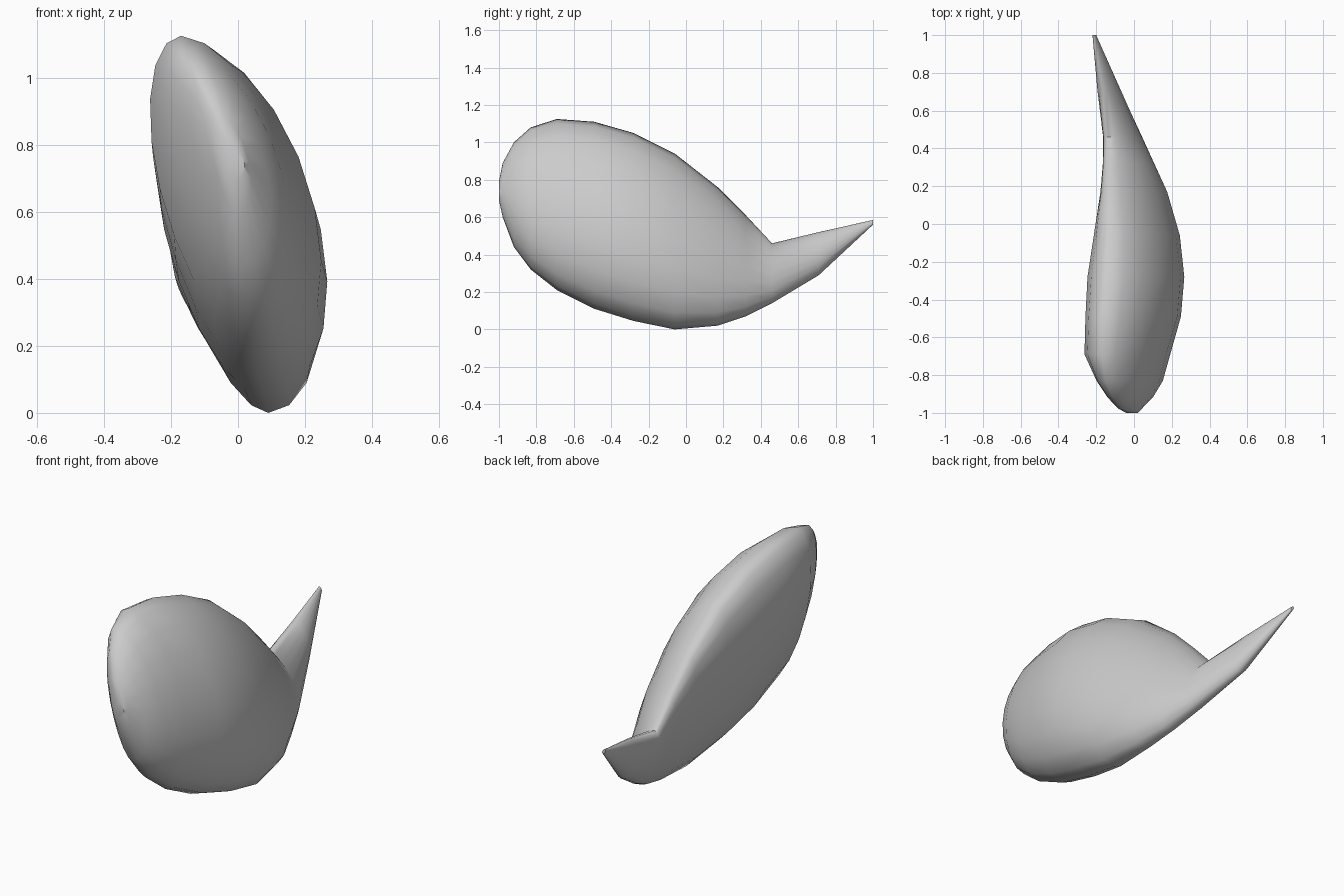
import bpy, bmesh
from math import sin, cos, pi, sqrt, copysign, radians

if "Cube" in bpy.data.objects:
    bpy.data.objects.remove(bpy.data.objects["Cube"])

# Cross-sections along y: y, z_bottom, z_top, x_bottom, x_top, x_min, x_max
SECTIONS = [
    (-1.00, 0.69, 0.79, -0.01, -0.02, -0.04, 0.02),
    (-0.98, 0.60, 0.89, 0.00, -0.06, -0.08, 0.04),
    (-0.92, 0.44, 1.00, 0.01, -0.11, -0.14, 0.10),
    (-0.83, 0.32, 1.08, 0.03, -0.15, -0.20, 0.155),
    (-0.69, 0.21, 1.125, 0.05, -0.17, -0.265, 0.195),
    (-0.49, 0.11, 1.11, 0.06, -0.16, -0.26, 0.25),
    (-0.28, 0.045, 1.05, 0.08, -0.14, -0.25, 0.268),
    (-0.06, 0.00, 0.94, 0.09, -0.13, -0.215, 0.245),
    (0.17, 0.02, 0.76, 0.07, -0.13, -0.18, 0.18),
    (0.32, 0.07, 0.61, 0.03, -0.13, -0.167, 0.11),
    (0.46, 0.14, 0.46, -0.01, -0.135, -0.165, 0.045),
    (0.71, 0.29, 0.52, -0.11, -0.165, -0.195, -0.07),
    (1.00, 0.56, 0.585, -0.205, -0.215, -0.22, -0.20),
]
SIDES = 20


def ring(bm, y, zb, zt, xb, xt, x_min, x_max):
    """Leaning oval with a different bulge on each flank."""
    mx, mz = (xb + xt) / 2, (zb + zt) / 2
    ax, az = (xt - xb) / 2, (zt - zb) / 2
    right = sqrt(max((x_max - mx) ** 2 - ax ** 2, 1e-5))
    left = sqrt(max((mx - x_min) ** 2 - ax ** 2, 1e-5))
    verts = []
    for i in range(SIDES):
        a = 2 * pi * i / SIDES
        s = copysign(abs(sin(a)) ** 1.08, sin(a))
        w = right if s > 0 else left
        verts.append(bm.verts.new((mx + ax * cos(a) + w * s, y, mz + az * cos(a))))
    return verts


# Leaf-shaped body tapering into its tail
bm = bmesh.new()
rings = [ring(bm, *s) for s in SECTIONS]
for a, b in zip(rings, rings[1:]):
    for i in range(SIDES):
        j = (i + 1) % SIDES
        bm.faces.new((a[i], a[j], b[j], b[i]))
bm.faces.new(rings[0])
bm.faces.new(rings[-1])
bmesh.ops.recalc_face_normals(bm, faces=bm.faces[:])
mesh = bpy.data.meshes.new("leaf_body")
bm.to_mesh(mesh)
bm.free()
body = bpy.data.objects.new("leaf_body", mesh)
bpy.context.collection.objects.link(body)
bpy.context.view_layer.objects.active = body
body.select_set(True)
bpy.ops.object.shade_smooth_by_angle(angle=radians(50))
